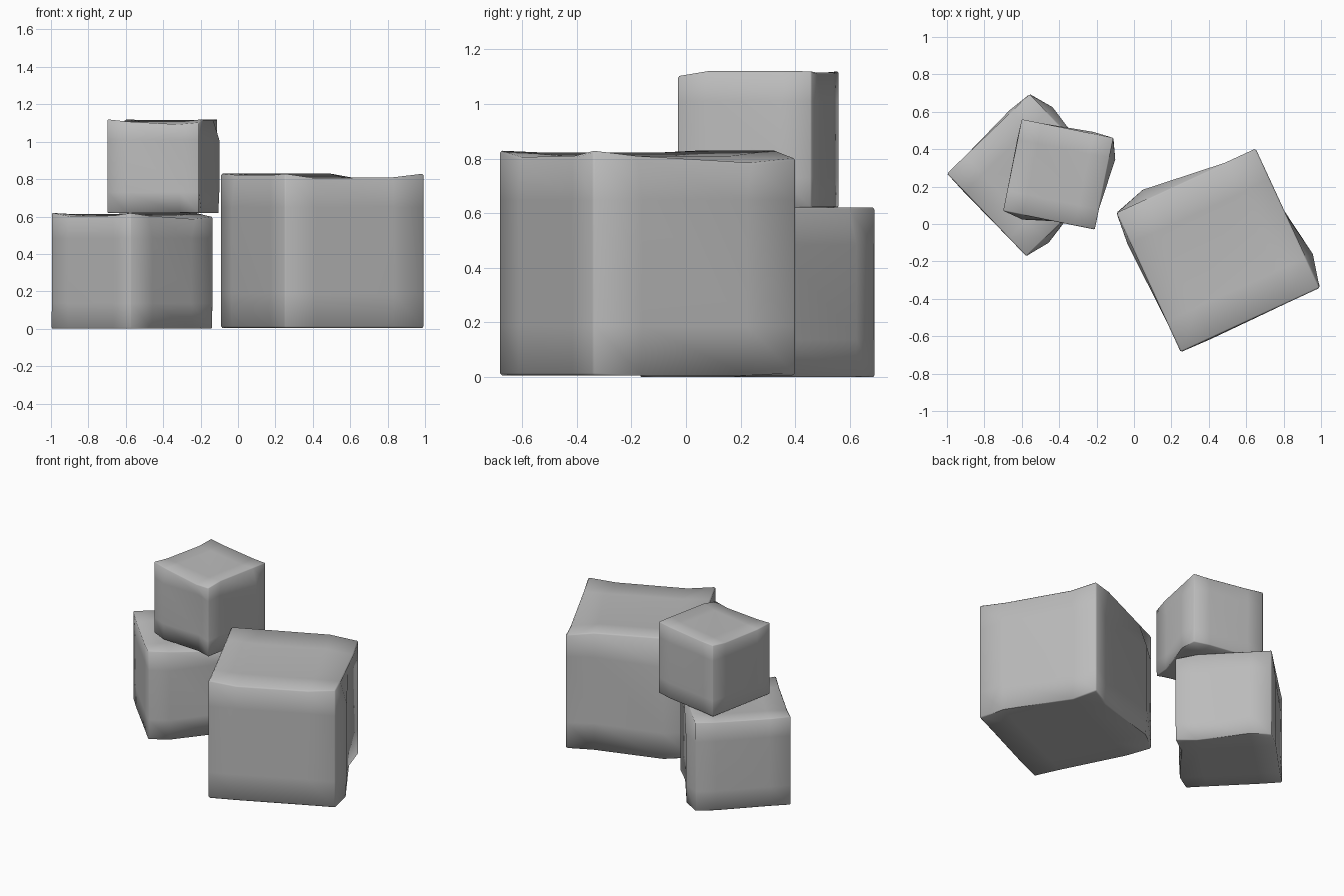
import bpy
import bmesh
from math import radians
from mathutils import Vector

cube = bpy.data.objects.get("Cube")
if cube:
    bpy.data.objects.remove(cube, do_unlink=True)

grey = bpy.data.materials.new("stone_grey")
grey.use_nodes = True
colour = (0.5, 0.5, 0.5, 1)
grey.diffuse_color = colour
grey.node_tree.nodes["Principled BSDF"].inputs["Base Color"].default_value = colour

LOW, HIGH = 0.22, 0.78
# Outward push of each side wall at its low and high column
WALLS = {(0, 0): (0.0, 0.02), (0, 1): (0.05, -0.045),
         (1, 0): (0.005, 0.0), (1, 1): (0.065, -0.025)}
# Sag of the top rim at the low and high column
RIMS = {(0, 0): (0.01, 0.01), (0, 1): (0.025, 0.055),
        (1, 0): (0.03, 0.025), (1, 1): (0.0, 0.0)}
INNER_SAG, CORNER_SAG = 0.025, 0.035


def near(a, b):
    return abs(a - b) < 0.001


def dent(co):
    """Push the walls in and out, and sag the top."""
    new = co.copy()
    top = near(co.z, 1)
    inner = all(0.1 < c < 0.9 for c in co.xy)
    if inner:
        if top:
            new.z -= INNER_SAG
        return new
    for axis in (0, 1):
        other = co[1 - axis]
        if not 0.1 < other < 0.9:
            continue
        side, column = round(co[axis]), int(other > 0.5)
        if top:
            new.z -= RIMS[axis, side][column]
        else:
            new[axis] += WALLS[axis, side][column] * (1 if side else -1)
    if top and near(co.x, 1) and near(co.y, 1):
        new.z -= CORNER_SAG
    return new


def block(name, corner, angle, size, height):
    bm = bmesh.new()
    bmesh.ops.create_cube(bm, size=1)
    bmesh.ops.translate(bm, verts=bm.verts, vec=(0.5, 0.5, 0.5))
    # Two cuts along every axis
    for axis in range(3):
        normal = Vector((0, 0, 0))
        normal[axis] = 1
        for cut in (LOW, HIGH):
            bmesh.ops.bisect_plane(bm, geom=bm.verts[:] + bm.edges[:] + bm.faces[:],
                                   plane_co=normal * cut, plane_no=normal)
    for v in bm.verts:
        v.co = dent(v.co)
        v.co.x *= size
        v.co.y *= size
        v.co.z *= height
    # Thin bevel along the box edges only
    edges = [e for e in bm.edges if e.calc_face_angle(0) > radians(50)]
    bmesh.ops.bevel(bm, geom=edges, offset=size * 0.01, segments=1,
                    affect='EDGES', clamp_overlap=True)
    bmesh.ops.recalc_face_normals(bm, faces=bm.faces)
    for f in bm.faces:
        f.smooth = True
    mesh = bpy.data.meshes.new(name)
    bm.to_mesh(mesh)
    bm.free()
    mesh.materials.append(grey)
    obj = bpy.data.objects.new(name, mesh)
    obj.location = corner
    obj.rotation_euler.z = radians(angle)
    bpy.context.collection.objects.link(obj)


block("large_block", (0.25, -0.685, 0.005), 24.8, 0.82, 0.825)
block("medium_block", (-1.0, 0.27, 0.0), -46.2, 0.613, 0.62)
block("small_block", (-0.60, 0.56, 0.62), -101.5, 0.5, 0.50)
